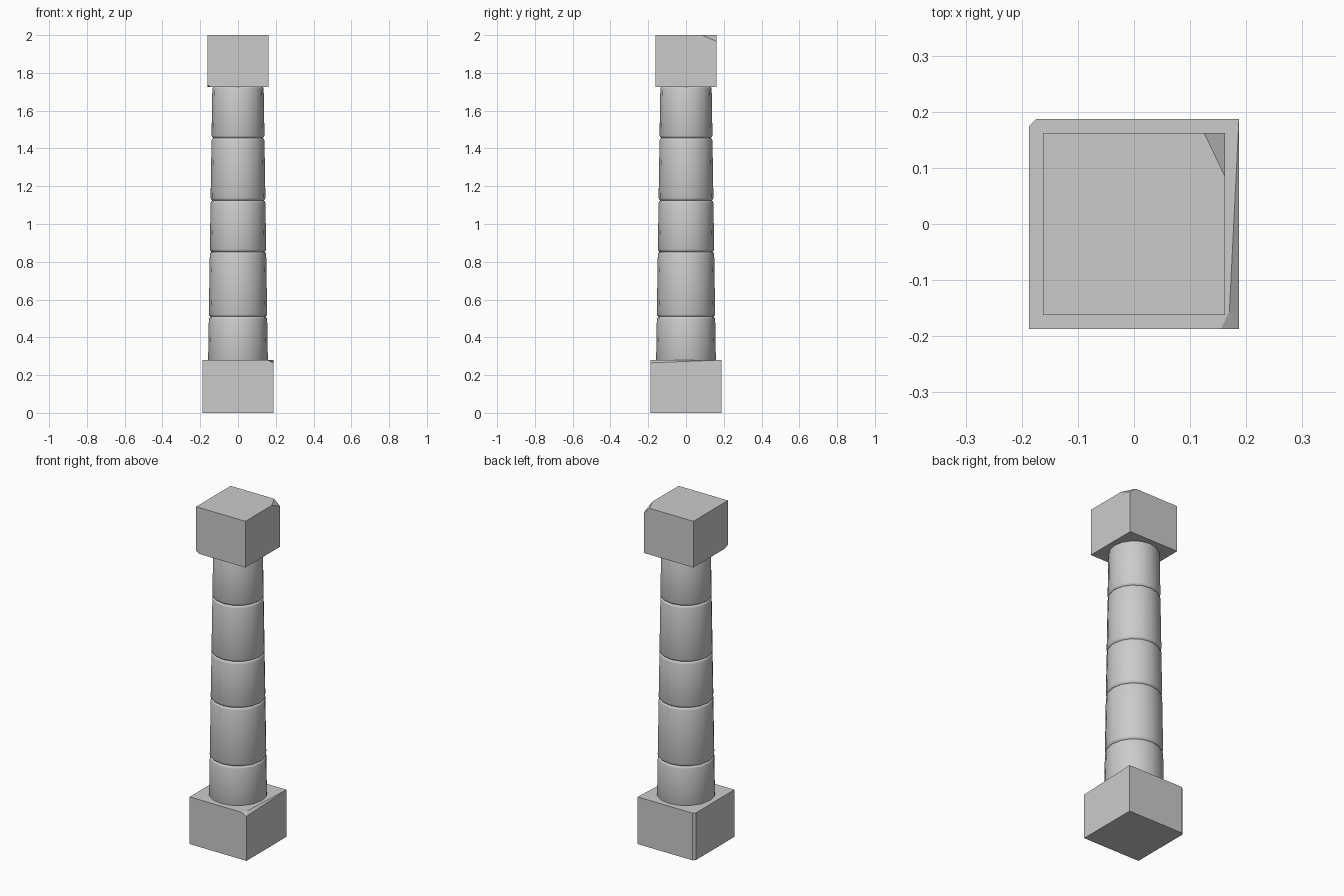
import bpy, bmesh, math
from mathutils import Vector

if "Cube" in bpy.data.objects:
    bpy.data.objects.remove(bpy.data.objects["Cube"])


def finish(bm, name, smooth=False):
    bmesh.ops.recalc_face_normals(bm, faces=bm.faces)
    mesh = bpy.data.meshes.new(name)
    bm.to_mesh(mesh)
    bm.free()
    obj = bpy.data.objects.new(name, mesh)
    bpy.context.collection.objects.link(obj)
    if smooth:
        bpy.ops.object.select_all(action='DESELECT')
        obj.select_set(True)
        bpy.context.view_layer.objects.active = obj
        bpy.ops.object.shade_smooth_by_angle(angle=math.radians(35))


def chipped_block(name, half, z0, z1, chips):
    """Square block; each chip is a plane through three points that cuts off the outer side."""
    bm = bmesh.new()
    bmesh.ops.create_cube(bm, size=1)
    for v in bm.verts:
        v.co = (v.co.x * 2 * half, v.co.y * 2 * half, z0 + (v.co.z + 0.5) * (z1 - z0))
    centre = Vector((0, 0, (z0 + z1) / 2))
    for pts in chips:
        a, b, c = map(Vector, pts)
        n = (b - a).cross(c - a).normalized()
        if n.dot(a - centre) < 0:
            n = -n
        bmesh.ops.bisect_plane(bm, geom=bm.verts[:] + bm.edges[:] + bm.faces[:], dist=1e-5,
                               plane_co=a, plane_no=n, clear_outer=True)
        bmesh.ops.holes_fill(bm, edges=[e for e in bm.edges if e.is_boundary], sides=0)
    finish(bm, name)


def drum(name, z0, z1, sides=16, bevel=0.013, inset=0.009):
    """Tapered stone drum with softened rims."""
    def radius(z):
        return 0.158 + (0.136 - 0.158) * (z - 0.28) / 1.445
    profile = [(radius(z0) - inset, z0), (radius(z0) - inset * 0.3, z0 + bevel * 0.4),
               (radius(z0), z0 + bevel), (radius(z1), z1 - bevel),
               (radius(z1) - inset * 0.3, z1 - bevel * 0.4), (radius(z1) - inset, z1)]
    bm = bmesh.new()
    rings = [[bm.verts.new((r * math.cos(2 * math.pi * i / sides),
                            r * math.sin(2 * math.pi * i / sides), z))
              for i in range(sides)] for r, z in profile]
    for lo, hi in zip(rings, rings[1:]):
        for i in range(sides):
            j = (i + 1) % sides
            bm.faces.new((lo[i], lo[j], hi[j], hi[i]))
    bm.faces.new(rings[0][::-1])
    bm.faces.new(rings[-1])
    finish(bm, name, smooth=True)


# Base block: worn right edge, front right corner chip, clipped back left edge
B = 0.187
chipped_block("base_block", B, 0, 0.28, [
    [(B, B, 0.28), (0.17, -0.155, 0.28), (B, -B, 0.265)],
    [(0.155, -B, 0.28), (0.17, -0.155, 0.28), (B, -B, 0.264)],
    [(-B, 0.174, 0), (-0.174, B, 0), (-B, 0.174, 0.28)],
])

# Shaft: five stacked drums
joints = [0.265, 0.509, 0.853, 1.125, 1.455, 1.728]
for k, (lo, hi) in enumerate(zip(joints, joints[1:])):
    drum(f"shaft_drum_{k + 1}", lo, hi)

# Capital block: broken top back right corner, small nick underneath
C = 0.162
chipped_block("capital_block", C, 1.725, 2.0, [
    [(0.125, C, 2.0), (C, 0.085, 2.0), (C, C, 1.967)],
    [(-0.143, -C, 1.725), (-C, -C, 1.737), (-C, -0.13, 1.725)],
])
